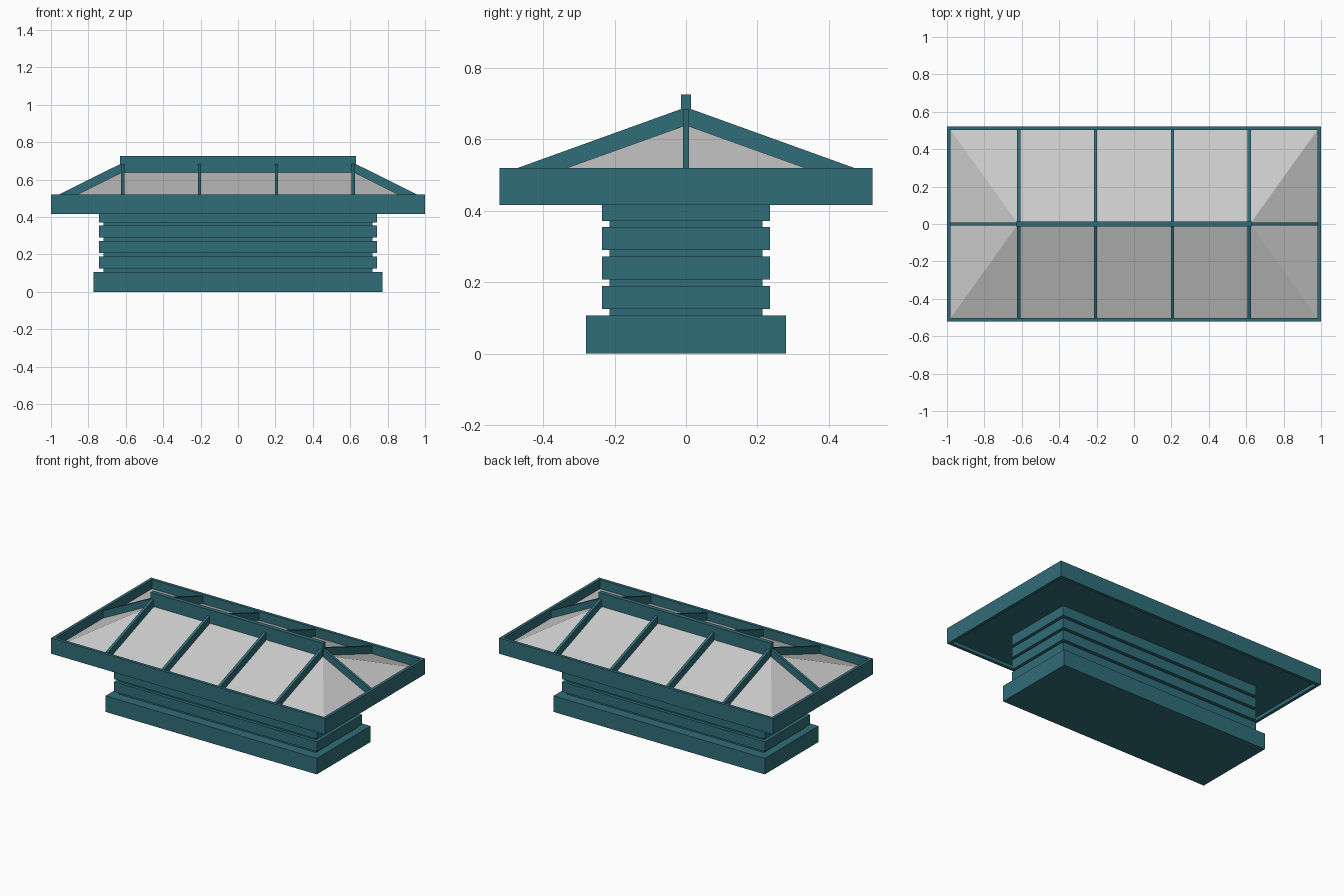
import bpy, bmesh

if "Cube" in bpy.data.objects:
    bpy.data.objects.remove(bpy.data.objects["Cube"])

teal = bpy.data.materials.new("teal_paint")
teal.diffuse_color = (0.03, 0.155, 0.19, 1)
teal.use_nodes = True
teal.node_tree.nodes["Principled BSDF"].inputs["Base Color"].default_value = teal.diffuse_color


def make(name, verts, faces, mat=teal):
    me = bpy.data.meshes.new(name)
    me.from_pydata(verts, [], faces)
    bm = bmesh.new()
    bm.from_mesh(me)
    bmesh.ops.recalc_face_normals(bm, faces=bm.faces)
    bm.to_mesh(me)
    bm.free()
    ob = bpy.data.objects.new(name, me)
    bpy.context.collection.objects.link(ob)
    if mat:
        me.materials.append(mat)
    return ob


def prism(name, a, b):
    """Solid between two matching outlines."""
    n = len(a)
    sides = [(i, (i + 1) % n, n + (i + 1) % n, n + i) for i in range(n)]
    return make(name, a + b, sides + [tuple(range(n)), tuple(range(n, 2 * n))])


def rect(hx, hy, z):
    return [(-hx, -hy, z), (hx, -hy, z), (hx, hy, z), (-hx, hy, z)]


def block(name, hx, hy, z0, z1):
    return prism(name, rect(hx, hy, z0), rect(hx, hy, z1))


# plinth, core and stacked slats
block("base_plinth", 0.772, 0.28, 0, 0.106)
block("core", 0.72, 0.215, 0.1, 0.442)
for i in range(4):
    z = 0.125 + 0.0823 * i
    block(f"slat_{i + 1}", 0.742, 0.235, z, z + 0.065)

# open rim around the roof
loops = (rect(1, 0.522, 0.416) + rect(1, 0.522, 0.52)
         + rect(0.98, 0.502, 0.52) + rect(0.98, 0.502, 0.416))
make("roof_rim", loops, [(4 * k + i, 4 * k + (i + 1) % 4,
                          4 * ((k + 1) % 4) + (i + 1) % 4, 4 * ((k + 1) % 4) + i)
                         for k in range(4) for i in range(4)])

# underside panel
block("soffit_panel", 0.98, 0.502, 0.438, 0.458)

# hipped glazing
RX, EZ, RZ = 0.62, 0.46, 0.64
make("roof_glazing", rect(0.98, 0.502, EZ) + [(-RX, 0, RZ), (RX, 0, RZ)],
     [(0, 1, 5, 4), (1, 2, 5), (2, 3, 4, 5), (3, 0, 4), (0, 3, 2, 1)], None)

# ridge beam
block("ridge_beam", 0.63, 0.014, 0.638, 0.726)

# sloping glazing bars
W = 0.009
for s in (-1, 1):
    prof = [(0, RZ), (0, 0.69), (s * 0.502, 0.509), (s * 0.502, EZ)]
    for x in (-0.617, -0.206, 0.206, 0.617):
        prism("side_rafter", [(x - W, y, z) for y, z in prof],
              [(x + W, y, z) for y, z in prof])
    prof = [(s * 0.617, RZ), (s * 0.617, 0.69), (s * 0.98, 0.509), (s * 0.98, EZ)]
    prism("end_rafter", [(x, -W, z) for x, z in prof],
          [(x, W, z) for x, z in prof])
